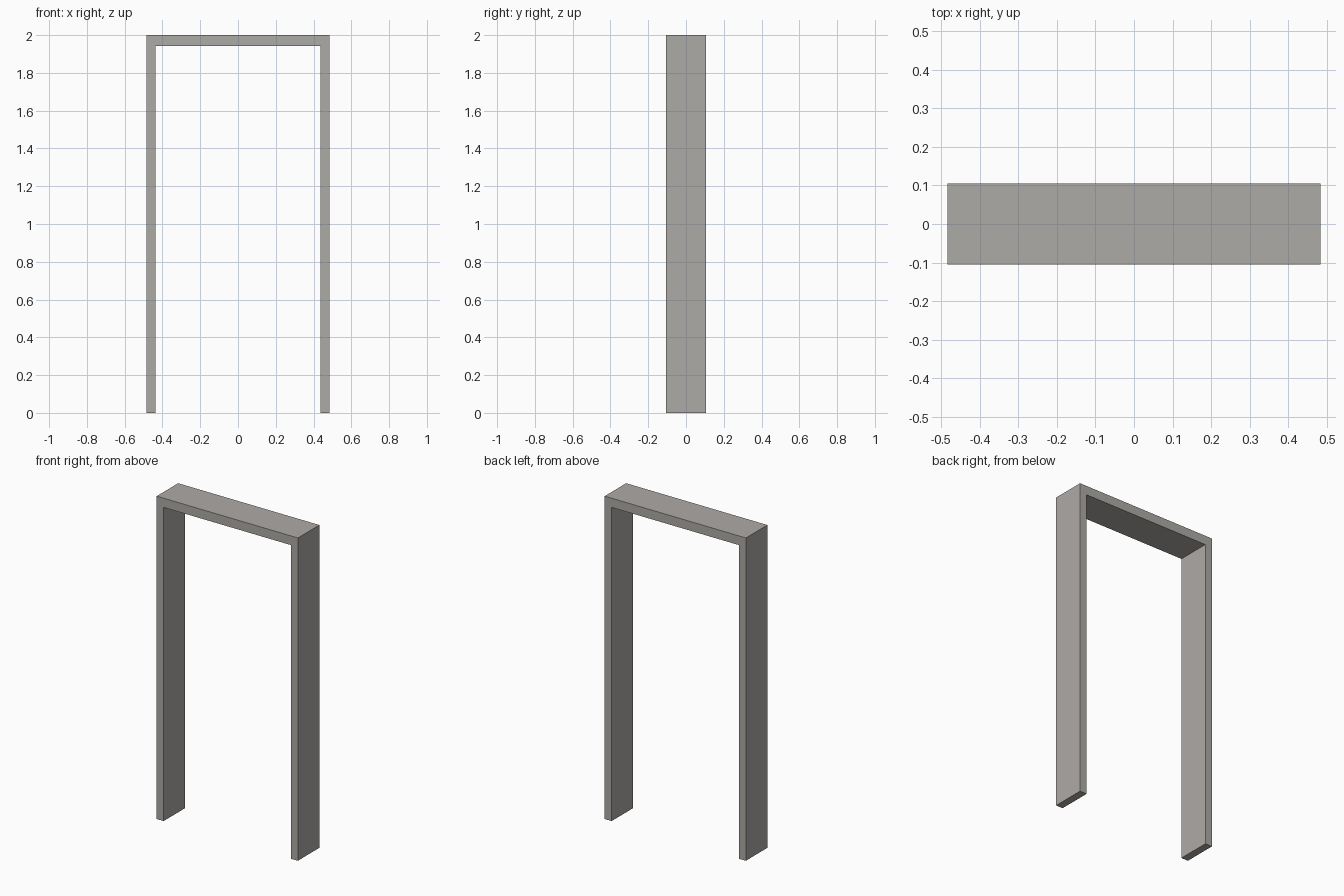
import bpy

if "Cube" in bpy.data.objects:
    bpy.data.objects.remove(bpy.data.objects["Cube"])

OUTER, INNER = 0.484, 0.436   # half widths of the frame and of the opening
DEPTH, HEIGHT, HEAD = 0.21, 2.0, 0.057

paint = bpy.data.materials.new("warm_grey")
paint.diffuse_color = (0.42, 0.405, 0.38, 1)
paint.use_nodes = True
paint.node_tree.nodes["Principled BSDF"].inputs["Base Color"].default_value = paint.diffuse_color


def box(name, x0, x1, z0, z1):
    bpy.ops.mesh.primitive_cube_add(size=1, location=((x0 + x1) / 2, 0, (z0 + z1) / 2))
    obj = bpy.context.object
    obj.name = name
    obj.scale = (x1 - x0, DEPTH, z1 - z0)
    bpy.ops.object.transform_apply(location=False, rotation=False, scale=True)
    obj.data.materials.append(paint)
    return obj


# Full-height side jambs
box("left_jamb", -OUTER, -INNER, 0, HEIGHT)
box("right_jamb", INNER, OUTER, 0, HEIGHT)

# Head board fitted between the jambs
box("head_jamb", -INNER, INNER, HEIGHT - HEAD, HEIGHT)
